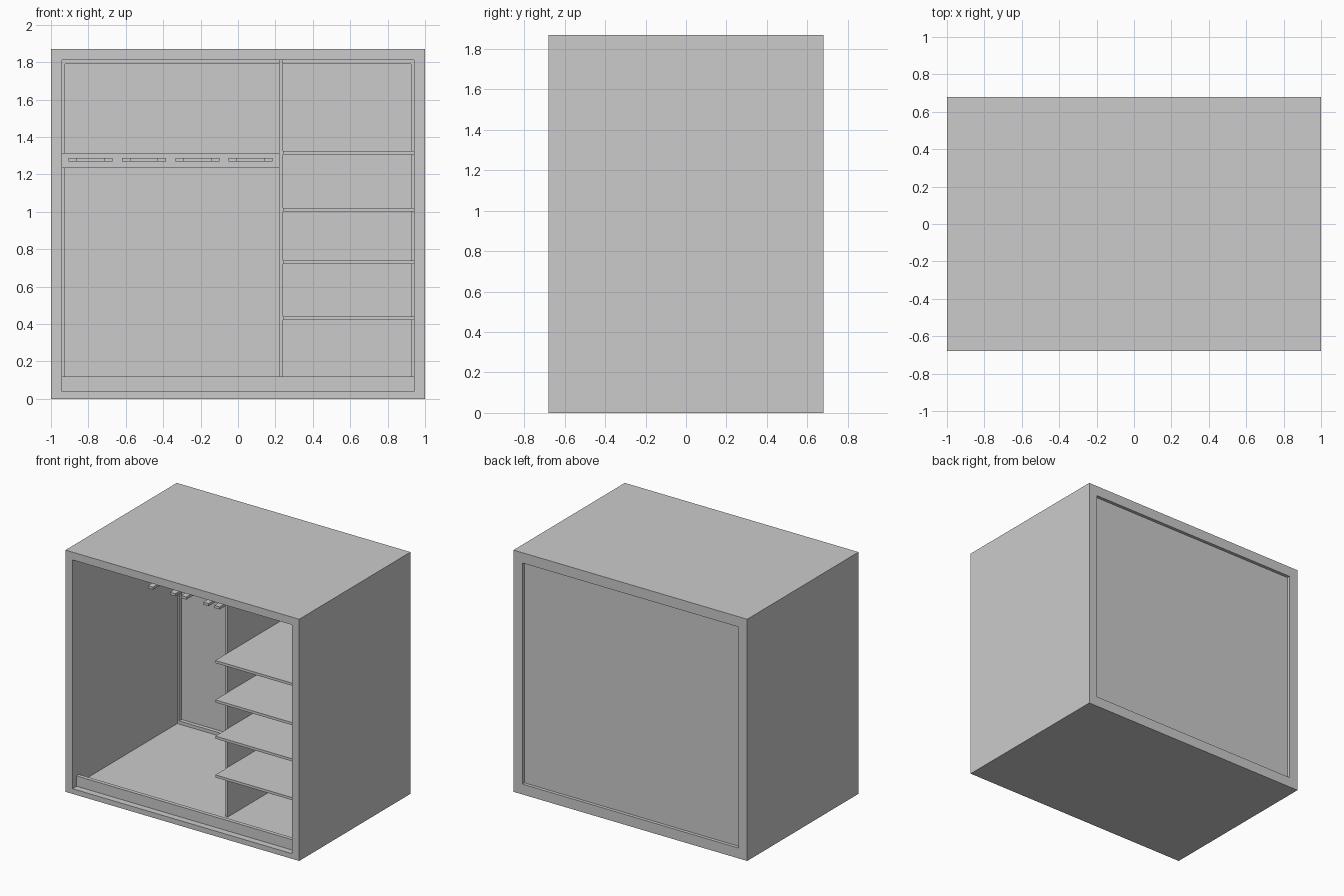
import bpy, bmesh

if "Cube" in bpy.data.objects:
    bpy.data.objects.remove(bpy.data.objects["Cube"])

def finish(name, bm):
    bmesh.ops.recalc_face_normals(bm, faces=bm.faces)
    mesh = bpy.data.meshes.new(name)
    bm.to_mesh(mesh)
    bm.free()
    ob = bpy.data.objects.new(name, mesh)
    bpy.context.collection.objects.link(ob)
    return ob

def box(name, x, y, z):
    bm = bmesh.new()
    bmesh.ops.create_cube(bm, size=1)
    for v in bm.verts:
        v.co = [lo + (c + 0.5) * (hi - lo) for c, (lo, hi) in zip(v.co, (x, y, z))]
    return finish(name, bm)

# Carcass: rectangular loops (half width, bottom, top, depth) bridged into a tube
# with a narrower lip around the back opening
LOOPS = [(1.0, 0.0, 1.87, -0.68), (1.0, 0.0, 1.87, 0.68),
         (0.925, 0.08, 1.79, 0.68), (0.925, 0.08, 1.79, 0.60),
         (0.94, 0.04, 1.81, 0.60), (0.94, 0.04, 1.81, -0.68)]
bm = bmesh.new()
rings = [[bm.verts.new(p) for p in ((-h, y, z0), (h, y, z0), (h, y, z1), (-h, y, z1))]
         for h, z0, z1, y in LOOPS]
for a, b in zip(rings, rings[1:] + rings[:1]):
    for i in range(4):
        j = (i + 1) % 4
        bm.faces.new((a[i], a[j], b[j], b[i]))
finish("carcass", bm)

# Back panel, floor and plinth
box("back_panel", (-0.925, 0.925), (0.63, 0.655), (0.08, 1.79))
box("floor_panel", (-0.94, 0.94), (-0.61, 0.60), (0.04, 0.055))
box("plinth", (-0.94, 0.94), (-0.63, -0.60), (0.04, 0.12))

# Divider and shelves
box("divider", (0.22, 0.24), (-0.47, 0.60), (0.055, 1.81))
for i, z in enumerate((0.42, 0.72, 1.0, 1.305)):
    box(f"shelf_{i + 1}", (0.24, 0.94), (-0.62, 0.60), (z, z + 0.02))

# Hanging rail with U-shaped hangers
box("hanger_rail", (-0.94, 0.22), (0.57, 0.60), (1.235, 1.315))
for i in range(4):
    x = -0.905 + 0.285 * i
    z = (1.268, 1.288)
    box(f"hanger_{i + 1}_left_arm", (x, x + 0.045), (0.19, 0.57), z)
    box(f"hanger_{i + 1}_right_arm", (x + 0.19, x + 0.235), (0.19, 0.57), z)
    box(f"hanger_{i + 1}_crossbar", (x + 0.045, x + 0.19), (0.525, 0.57), z)
